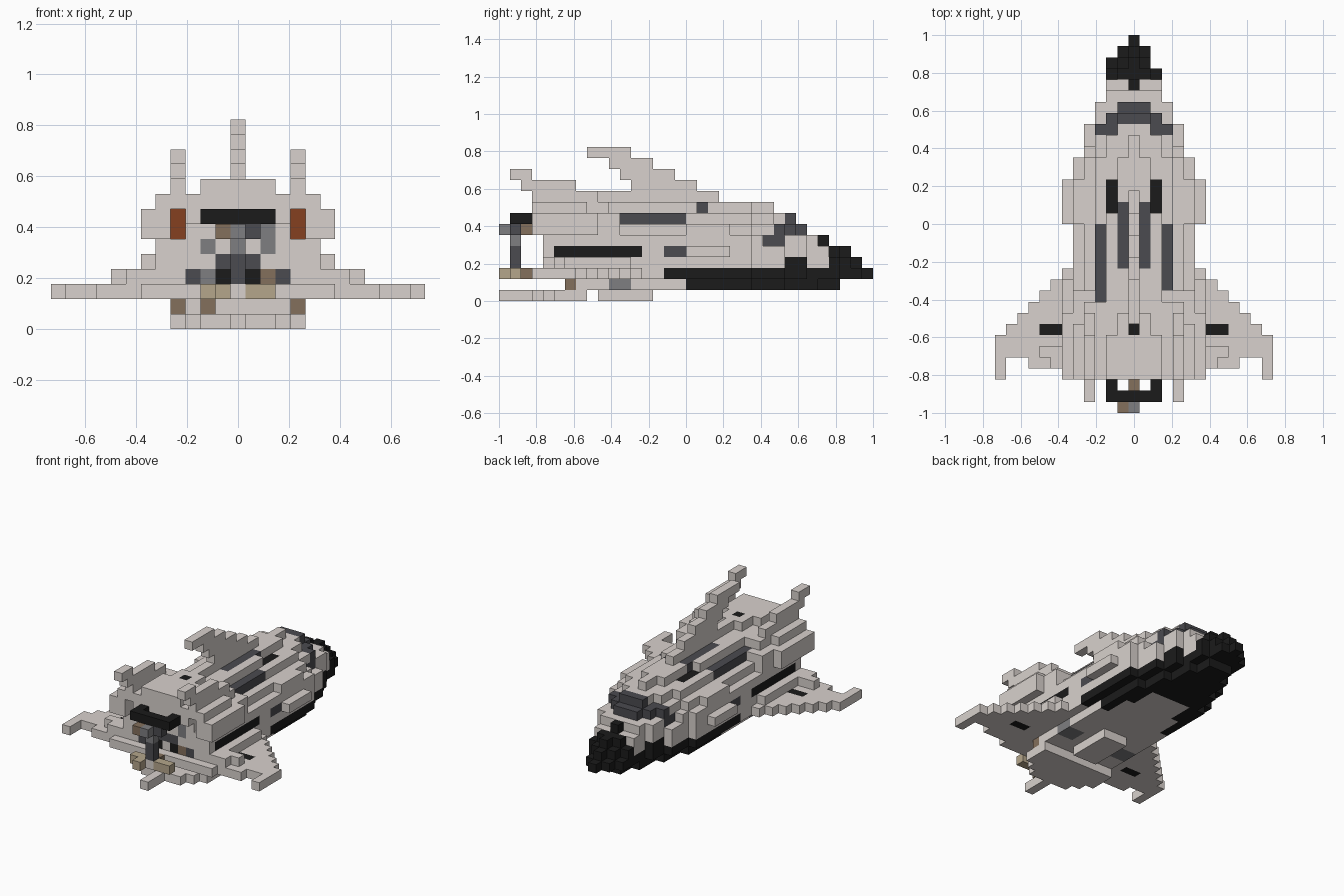
import bpy, bmesh
from mathutils import Vector

cube = bpy.data.objects.get("Cube")
if cube:
    bpy.data.objects.remove(cube)

U = 2 / 34  # block size
COLOURS = {
    "hull_white": (0.69, 0.64, 0.61),
    "tile_black": (0.011, 0.011, 0.011),
    "window_grey": (0.07, 0.07, 0.08),
    "metal_grey": (0.21, 0.21, 0.22),
    "nozzle_brown": (0.23, 0.16, 0.107),
    "pod_rust": (0.235, 0.051, 0.014),
    "nozzle_tan": (0.46, 0.38, 0.26),
}
W, K, D, G, B, R, T = range(7)
materials = []
for name, rgb in COLOURS.items():
    m = bpy.data.materials.new(name)
    m.use_nodes = True
    m.diffuse_color = (*rgb, 1)
    shader = m.node_tree.nodes["Principled BSDF"]
    shader.inputs["Base Color"].default_value = (*rgb, 1)
    shader.inputs["Roughness"].default_value = 0.9
    materials.append(m)

blocks = {}  # (x, y, z) -> (part, colour)


def fill(part, xs, ys, zs, colour=W, mirror=True):
    """Fill an inclusive range of blocks on both sides."""
    for x in range(xs[0], xs[1] + 1):
        for y in range(ys[0], ys[1] + 1):
            for z in range(zs[0], zs[1] + 1):
                for s in ((x, -x) if mirror else (x,)):
                    blocks[s, y, z] = (part, colour)


def paint(xs, ys, zs, colour, mirror=True):
    """Recolour existing blocks in a range."""
    for (x, y, z), (part, _) in list(blocks.items()):
        side = abs(x) if mirror else x
        if all(a <= v <= b for v, (a, b) in zip((side, y, z), (xs, ys, zs))):
            blocks[x, y, z] = (part, colour)


def terrace(part, z, y, steps, colour=W):
    """One layer: each step is (half width, last row)."""
    for half, last in steps:
        fill(part, (0, half), (y, last), (z, z), colour)
        y = last + 1


# Fuselage layers, tail to nose
terrace("fuselage", 1, 7, [(4, 16)])
terrace("belly_tiles", 1, 17, [(4, 22), (3, 25), (2, 28), (1, 30)], K)
paint((0, 3), (17, 19), (1, 1), W)
paint((0, 2), (20, 22), (1, 1), W)
terrace("belly_tiles", 2, 3, [(5, 22), (4, 25), (3, 27), (2, 30), (1, 32), (0, 33)], K)
fill("belly_tiles", (-2, -2), (31, 31), (2, 2), K, False)
paint((0, 5), (0, 14), (2, 2), W)
terrace("fuselage", 3, 4, [(5, 22), (4, 25), (3, 27), (2, 29)])
terrace("fuselage", 4, 4, [(5, 16), (6, 20), (5, 22), (4, 25), (3, 27), (2, 29)])
terrace("fuselage", 5, 4, [(5, 22), (4, 23), (3, 27), (2, 28), (0, 29)])
terrace("fuselage", 6, 4, [(3, 4), (4, 16), (5, 20), (4, 22), (3, 25), (2, 26), (1, 27)])
terrace("fuselage", 7, 3, [(3, 22), (2, 24), (1, 26)])
terrace("fuselage", 8, 3, [(2, 17), (1, 22), (0, 24)])
terrace("fuselage", 9, 3, [(2, 6), (1, 8)])

# Nose cap
terrace("nose_cap", 3, 30, [(2, 30), (1, 31), (0, 32)], K)
terrace("nose_cap", 4, 30, [(1, 30), (0, 31)], K)
paint((0, 0), (29, 29), (5, 5), K)
paint((3, 3), (26, 27), (3, 3), K)

# Cockpit windows
paint((0, 1), (26, 26), (7, 7), D)
paint((0, 2), (26, 27), (6, 6), D)
paint((2, 3), (25, 25), (6, 6), D)
paint((3, 3), (24, 25), (5, 5), D)

# Cargo bay strips and recessed side slots
paint((1, 1), (13, 18), (8, 8), D)
paint((2, 2), (18, 20), (7, 7), K)
paint((3, 3), (11, 16), (7, 7), D)
paint((-3, -3), (10, 10), (7, 7), D, False)
paint((5, 5), (5, 12), (4, 4), K)
paint((5, 5), (15, 16), (4, 4), D)

# Wings: stepped leading edge, swept tips
for x in range(6, 13):
    rear = 4 if x < 10 else 5
    if x in (6, 12):
        rear = 3
    fill("wing", (x, x), (rear, 18 - x), (2, 2))
fill("wing_root", (6, 6), (4, 11), (3, 3))
fill("wing_root", (7, 7), (4, 5), (3, 3))
fill("wing_root", (8, 8), (5, 5), (3, 3))
paint((7, 8), (7, 7), (2, 2), K)

# Engine pods beside the tail, with recessed rust nozzles
fill("engine_pod", (5, 6), (3, 8), (6, 7))
fill("engine_pod", (4, 4), (5, 8), (6, 7))
fill("engine_pod", (4, 5), (9, 10), (6, 7))
fill("engine_pod", (3, 5), (3, 7), (8, 8))
fill("engine_pod", (3, 4), (8, 9), (8, 8))
paint((4, 4), (5, 5), (6, 7), R)

# Side fins and swept centre fin
fill("side_fin", (4, 4), (3, 8), (9, 9))
fill("side_fin", (4, 4), (2, 6), (10, 10))
fill("side_fin", (4, 4), (1, 2), (11, 11))
for z, (a, b) in enumerate([(9, 19), (12, 17), (11, 15), (10, 13), (8, 11)], 9):
    fill("centre_fin", (0, 0), (a, b), (z, z))
paint((0, 0), (7, 7), (9, 9), K)

# Belly keel and tapered rear flap
fill("belly_keel", (0, 1), (9, 13), (0, 0))
terrace("rear_flap", 0, 0, [(0, 2), (2, 3), (3, 4), (4, 7)])
paint((3, 4), (10, 11), (1, 1), G)
fill("flap_strut", (4, 4), (6, 6), (1, 1), B)
fill("flap_strut", (-2, -2), (6, 6), (1, 1), B, False)

# Engine bay wall
paint((0, 1), (4, 4), (4, 4), D)
paint((2, 2), (4, 4), (5, 5), G)
paint((2, 2), (4, 4), (6, 6), G, False)
paint((3, 3), (4, 4), (3, 3), D)
paint((-2, -2), (4, 4), (3, 3), G, False)
paint((2, 2), (4, 4), (3, 3), B, False)
paint((1, 1), (4, 4), (3, 3), K)

# Tail engine frame
fill("engine_bar", (0, 2), (1, 1), (7, 7), K)
fill("engine_bar", (2, 2), (2, 2), (7, 7), K)
fill("engine_column", (0, 0), (1, 1), (3, 6), D)
paint((0, 0), (1, 1), (5, 6), G)
fill("engine_column", (0, 0), (0, 0), (6, 6), G)
fill("engine_column", (0, 0), (2, 2), (6, 6), B)
fill("engine_column", (0, 0), (3, 3), (6, 6), G)
fill("engine_column", (-1, -1), (0, 1), (6, 6), B, False)
fill("engine_column", (1, 1), (1, 1), (6, 6), D, False)
fill("engine_nozzle", (1, 2), (1, 1), (2, 2), T)
fill("engine_nozzle", (-1, -1), (0, 0), (2, 2), T, False)
fill("engine_nozzle", (0, 0), (1, 1), (2, 2), W)
fill("engine_nozzle", (0, 0), (2, 2), (2, 2), B)


def build(part):
    """Make one object from the exposed faces of its blocks."""
    bm = bmesh.new()
    corners = {}

    def vertex(p):
        key = tuple(round(c) for c in p)
        if key not in corners:
            x, y, z = key
            corners[key] = bm.verts.new(((x - 0.5) * U, y * U - 1, z * U))
        return corners[key]

    for cell, (owner, colour) in blocks.items():
        if owner != part:
            continue
        centre = Vector(cell) + Vector((0.5, 0.5, 0.5))
        for axis in range(3):
            for sign in (1, -1):
                n = Vector((0, 0, 0))
                n[axis] = sign
                if tuple(round(c) for c in Vector(cell) + n) in blocks:
                    continue
                a = Vector((0, 0, 0))
                a[(axis + 1) % 3] = 1
                b = n.cross(a)
                ring = [a + b, b - a, -a - b, a - b]
                face = bm.faces.new([vertex(centre + (n + r) / 2) for r in ring])
                face.material_index = colour
    mesh = bpy.data.meshes.new(part)
    bm.to_mesh(mesh)
    bm.free()
    for m in materials:
        mesh.materials.append(m)
    obj = bpy.data.objects.new(part, mesh)
    bpy.context.collection.objects.link(obj)


for part in sorted({owner for owner, _ in blocks.values()}):
    build(part)
